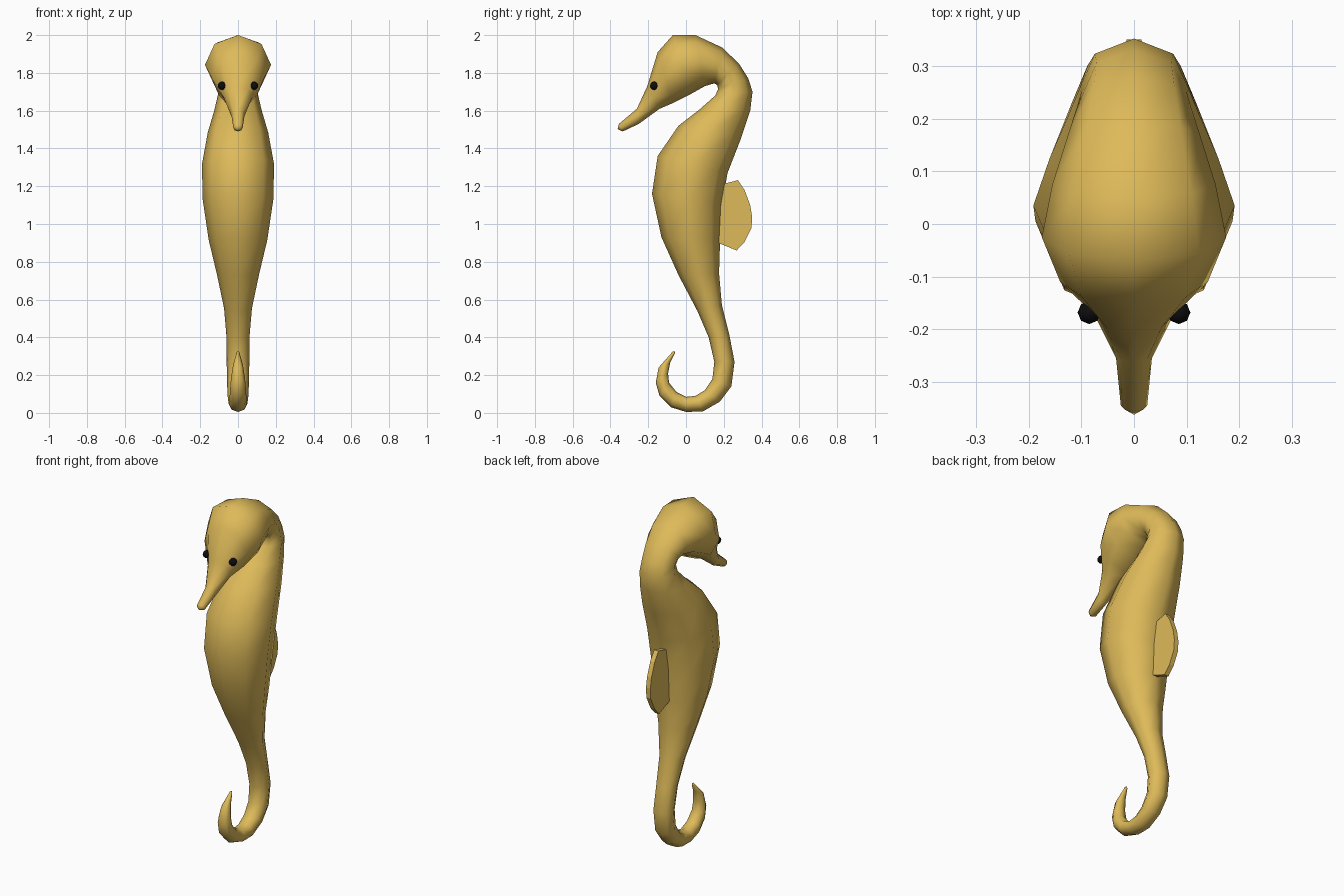
import bpy, bmesh, math
from mathutils import Vector

if "Cube" in bpy.data.objects:
    bpy.data.objects.remove(bpy.data.objects["Cube"])


def material(name, rgb):
    m = bpy.data.materials.new(name)
    m.diffuse_color = (*rgb, 1)
    m.use_nodes = True
    m.node_tree.nodes["Principled BSDF"].inputs["Base Color"].default_value = m.diffuse_color
    return m


gold = material("golden_yellow", (0.73, 0.49, 0.10))
black = material("black", (0.004, 0.004, 0.005))


def finish(name, bm, mat, smooth=None):
    bmesh.ops.recalc_face_normals(bm, faces=bm.faces)
    mesh = bpy.data.meshes.new(name)
    bm.to_mesh(mesh)
    bm.free()
    mesh.materials.append(mat)
    ob = bpy.data.objects.new(name, mesh)
    bpy.context.collection.objects.link(ob)
    if smooth:
        bpy.ops.object.select_all(action='DESELECT')
        ob.select_set(True)
        bpy.context.view_layer.objects.active = ob
        bpy.ops.object.shade_smooth_by_angle(angle=math.radians(smooth))
    return ob


# Cross-sections: back y, z / belly y, z / half width
head = [
    (-.355, 1.530, -.335, 1.490, .025),
    (-.260, 1.610, -.250, 1.530, .034),
    (-.205, 1.730, -.140, 1.610, .075),
    (-.150, 1.910, -.070, 1.640, .140),
    (-.070, 2.000, .020, 1.685, .175),
    (.050, 2.000, .100, 1.730, .155),
    (.190, 1.935, .150, 1.745, .125),
]
trunk = [
    (.280, 1.850, .165, 1.735, .108),
    (.330, 1.770, .170, 1.715, .100),
    (.352, 1.700, .155, 1.680, .105),
    (.340, 1.600, .070, 1.605, .125),
    (.290, 1.450, -.040, 1.520, .160),
    (.220, 1.270, -.150, 1.360, .191),
    (.190, 1.100, -.180, 1.160, .187),
    (.180, .900, -.130, .930, .155),
    (.175, .740, -.040, .730, .112),
    (.190, .570, .060, .540, .074),
]
tail = [
    (.230, .410, .120, .400, .061),
    (.257, .270, .150, .270, .060),
    (.240, .140, .140, .180, .058),
    (.180, .060, .100, .120, .055),
    (.090, .008, .050, .090, .050),
    (.000, .005, .000, .085, .046),
    (-.080, .030, -.050, .110, .045),
    (-.140, .090, -.090, .160, .042),
    (-.160, .160, -.095, .210, .037),
    (-.145, .240, -.083, .268, .026),
    (-.070, .325, -.060, .313, .008),
]

# Body: eight-sided loft from snout to tail tip
SIDES = 8
bm = bmesh.new()
rings = []
for oy, oz, iy, iz, w in head + trunk + tail:
    back, belly = Vector((0, oy, oz)), Vector((0, iy, iz))
    mid, half = (back + belly) / 2, (back - belly) / 2
    ring = []
    for k in range(SIDES):
        a = 2 * math.pi * k / SIDES
        ring.append(bm.verts.new(mid + half * math.cos(a) + Vector((w * math.sin(a), 0, 0))))
    rings.append(ring)
for a, b in zip(rings, rings[1:]):
    for k in range(SIDES):
        n = (k + 1) % SIDES
        bm.faces.new((a[k], a[n], b[n], b[k]))
for ring, tip in ((rings[0], (0, -.362, 1.502)), (rings[-1], (0, -.058, .325))):
    end = bm.verts.new(tip)
    for k in range(SIDES):
        bm.faces.new((ring[k], ring[(k + 1) % SIDES], end))
finish("body", bm, gold, 80)

# Back fin: thin plate, rooted inside the back
outline = [(.12, 1.19), (.19, 1.21), (.275, 1.232), (.31, 1.18), (.34, 1.10),
           (.35, 1.04), (.347, .98), (.31, .905), (.268, .86), (.17, .90), (.12, .92)]
bm = bmesh.new()
left, right = [[bm.verts.new((x, y, z)) for y, z in outline] for x in (-.014, .014)]
bm.faces.new(left)
bm.faces.new(right)
for k in range(len(outline)):
    n = (k + 1) % len(outline)
    bm.faces.new((left[k], left[n], right[n], right[k]))
finish("back_fin", bm, gold)

# Eyes
for side, s in (("left", -1), ("right", 1)):
    bm = bmesh.new()
    bmesh.ops.create_uvsphere(bm, u_segments=8, v_segments=6, radius=.022)
    bmesh.ops.translate(bm, verts=bm.verts, vec=(s * .085, -.168, 1.732))
    finish(side + "_eye", bm, black, 80)
